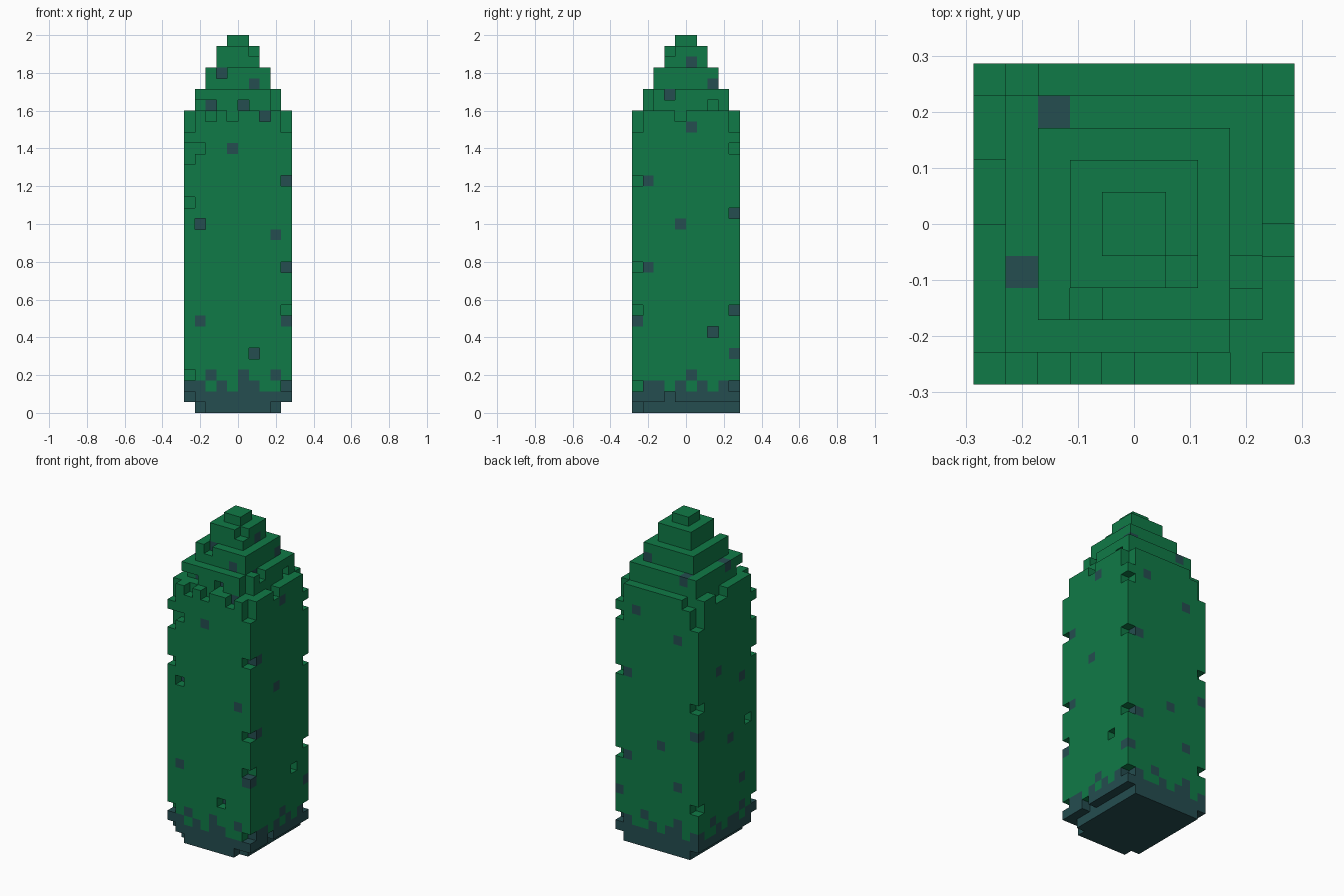
import bpy
import bmesh
from math import radians
from mathutils import Vector

cube = bpy.data.objects.get("Cube")
if cube:
    bpy.data.objects.remove(cube)

HEIGHT, WIDTH = 35, 10
UNIT = 2 / HEIGHT
LAST = WIDTH - 1


def make_material(name, colour):
    mat = bpy.data.materials.new(name)
    mat.use_nodes = True
    mat.diffuse_color = (*colour, 1)
    mat.node_tree.nodes["Principled BSDF"].inputs["Base Color"].default_value = (*colour, 1)
    return mat


MATERIALS = [make_material("leaf green", (0.005, 0.195, 0.063)),
             make_material("dark teal", (0.018, 0.074, 0.080))]
solid, dark = set(), set()


# Stacked square tiers: inset from the full width, first layer, end layer
def add_tier(inset, start, end):
    span = range(inset, WIDTH - inset)
    solid.update((x, y, z) for x in span for y in span for z in range(start, end))


for tier in ((0, 0, 28), (1, 28, 30), (2, 30, 32), (3, 32, 34), (4, 34, HEIGHT)):
    add_tier(*tier)


# Helpers placing cells on a side wall, at a depth measured from that wall
def on_side(side, along, layer, depth=0):
    return {"front": (along, depth, layer),
            "back": (along, LAST - depth, layer),
            "right": (LAST - depth, along, layer),
            "left": (depth, along, layer)}[side]


def speckle(side, cells, depth=0):
    dark.update(on_side(side, a, z, depth) for a, z in cells)


def pit(side, along, layer, depth=0, floor_dark=True):
    solid.discard(on_side(side, along, layer, depth))
    if floor_dark:
        dark.add(on_side(side, along, layer, depth + 1))


def notch_corner(x, y, layers):
    for z in layers:
        solid.discard((x, y, z))


# Dark foot with a ragged upper edge
dark.update(c for c in solid if c[2] < 2)
TEETH = {"front": ("01356", "258"), "right": ("12468", "5"),
         "back": ("02358", "26"), "left": ("13469", "27")}
for side, rows in TEETH.items():
    for row, letters in enumerate(rows):
        speckle(side, [(int(c), row + 2) for c in letters])

# Undercut of the bottom layer on both flanks
for y in range(WIDTH):
    solid.discard((0, y, 0))
    solid.discard((LAST, y, 0))
for x in (1, LAST - 1):
    solid.discard((x, 0, 0))
pit("right", 3, 1)

# Flat dark spots on the walls
speckle("front", [(4, 24), (8, 16), (1, 8)])
speckle("right", [(5, 26), (1, 21), (4, 17), (1, 13), (0, 8), (9, 5)])
speckle("back", [(7, 25), (2, 23), (8, 18), (4, 11), (8, 9), (2, 7)])
speckle("left", [(6, 19), (2, 17), (9, 13), (4, 11), (2, 6)])

# Single cell pits in the walls
pit("front", 1, 17)
pit("front", 6, 5)
pit("right", 7, 7)
pit("left", 1, 12)

# Chipped vertical corners
RIM = (26, 27)
notch_corner(0, 0, (1, 3, 19, 23, 24, *RIM))
notch_corner(LAST, 0, (2, 9, 13, 21, *RIM))
notch_corner(LAST, LAST, (2, 9, 18, 24, *RIM))
notch_corner(0, LAST, (5, 16, 25, *RIM))
notch_corner(1, 0, (24,))

# Broken rim at the shoulder
for along in (2, 4):
    pit("front", along, 27, floor_dark=False)
pit("front", 7, 27)
pit("right", 4, 27, floor_dark=False)
pit("back", 1, 27, floor_dark=False)
for along in (5, 6):
    pit("left", along, 27, floor_dark=False)

# Chips and spots on the stepped crown
pit("front", 2, 28, 1)
pit("front", 5, 28, 1)
pit("front", 3, 31, 2)
pit("right", 3, 29, 1)
pit("right", 7, 28, 1, floor_dark=False)
speckle("front", [(6, 30)], 2)
speckle("right", [(7, 30)], 2)
speckle("right", [(5, 32)], 3)
speckle("back", [(2, 29)], 1)
speckle("left", [(3, 29)], 1)
notch_corner(1, 1, (28,))
notch_corner(8, 1, (28, 29))
notch_corner(6, 3, (33,))


# Build the outer faces of all cells in a range of layers
def build_part(name, start, end):
    bm = bmesh.new()
    for cell in sorted(c for c in solid if start <= c[2] < end):
        centre = Vector((cell[0] - LAST / 2, cell[1] - LAST / 2, cell[2] + 0.5))
        for axis in range(3):
            for sign in (-1, 1):
                normal = Vector((0, 0, 0))
                normal[axis] = sign
                if tuple(int(a + b) for a, b in zip(cell, normal)) in solid:
                    continue
                u = Vector((0, 0, 0))
                u[(axis + 1) % 3] = 0.5
                v = normal.cross(u)
                middle = centre + normal / 2
                corners = (middle - u - v, middle + u - v, middle + u + v, middle - u + v)
                face = bm.faces.new([bm.verts.new(p * UNIT) for p in corners])
                face.material_index = int(cell in dark)
    bmesh.ops.remove_doubles(bm, verts=bm.verts, dist=UNIT / 100)
    bmesh.ops.dissolve_limit(bm, angle_limit=radians(1), verts=bm.verts,
                             edges=bm.edges, delimit={"MATERIAL"})
    mesh = bpy.data.meshes.new(name)
    bm.to_mesh(mesh)
    bm.free()
    for mat in MATERIALS:
        mesh.materials.append(mat)
    bpy.context.collection.objects.link(bpy.data.objects.new(name, mesh))


build_part("foot", 0, 2)
build_part("trunk", 2, 28)
build_part("stepped_crown", 28, HEIGHT)
